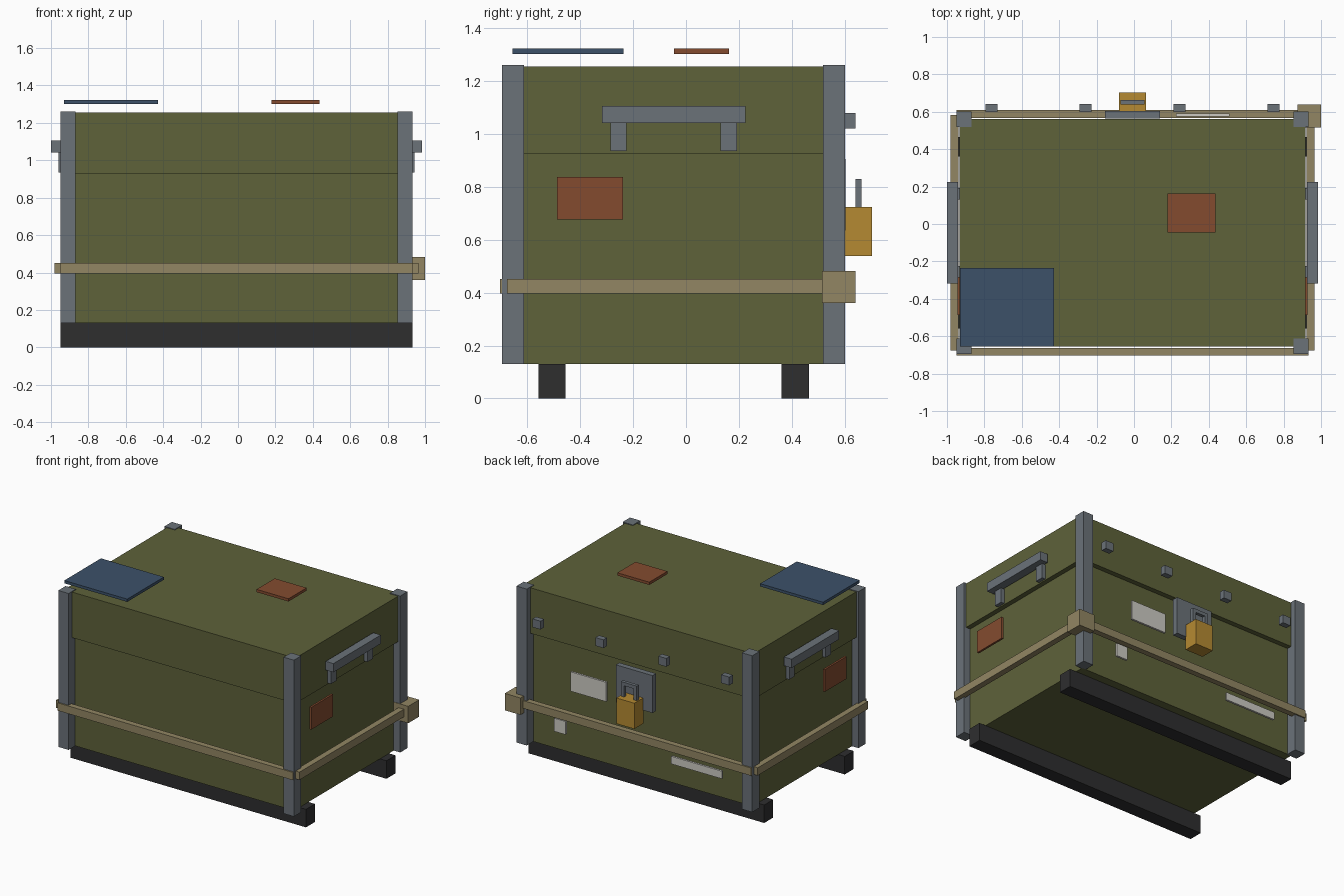
import bpy
import bmesh
from mathutils import Vector

# Remove the default object
default = bpy.data.objects.get("Cube")
if default:
    bpy.data.objects.remove(default, do_unlink=True)


def linear(channel):
    c = channel / 255
    return c / 12.92 if c <= 0.04045 else ((c + 0.055) / 1.055) ** 2.4


def make_material(name, r, g, b):
    mat = bpy.data.materials.new(name)
    mat.use_nodes = True
    colour = (linear(r), linear(g), linear(b), 1)
    mat.diffuse_color = colour
    mat.node_tree.nodes["Principled BSDF"].inputs["Base Color"].default_value = colour
    return mat


olive = make_material("olive paint", 94, 98, 58)
steel = make_material("grey steel", 107, 114, 121)
rubber = make_material("dark rubber", 46, 46, 47)
webbing = make_material("tan webbing", 146, 134, 99)
brass = make_material("brass", 181, 138, 50)
rust = make_material("rust red label", 131, 75, 47)
blue = make_material("blue sheet", 60, 81, 105)
paper = make_material("pale paper", 205, 203, 196)

# Crate centre line: fittings on the back and side shift it off the origin
CX, CY = -0.008, -0.047


def add_boxes(name, mat, boxes):
    """One object from a list of boxes, each given as x, y and z ranges."""
    bm = bmesh.new()
    for ranges in boxes:
        low, high = (Vector(p) for p in zip(*ranges))
        cube = bmesh.ops.create_cube(bm, size=1)
        for v in cube["verts"]:
            v.co = (low + high) / 2 + v.co * (high - low)
    mesh = bpy.data.meshes.new(name)
    bm.to_mesh(mesh)
    bm.free()
    mesh.materials.append(mat)
    obj = bpy.data.objects.new(name, mesh)
    bpy.context.collection.objects.link(obj)
    return obj


def around(centre, half):
    return (centre - half, centre + half)


def side(centre, sign, inner, outer):
    """Range between two distances from a centre, on the given side."""
    return tuple(sorted((centre + sign * inner, centre + sign * outer)))


SIDES = (("left", 1), ("right", -1))
ENDS = (("front", -1), ("back", 1))

# Main case and overhanging lid
add_boxes("case_body", olive, [(around(CX, 0.89), around(CY, 0.572), (0.13, 0.926))])
add_boxes("case_lid", olive, [(around(CX, 0.925), around(CY, 0.608), (0.926, 1.255))])

# Corner posts
for end, sy in ENDS:
    for flank, sx in SIDES:
        add_boxes(f"{end}_{flank}_corner_post", steel,
                  [(side(CX, sx, 0.86, 0.942), side(CY, sy, 0.565, 0.648), (0.13, 1.26))])

# Ground skids
for end, sy in ENDS:
    add_boxes(f"{end}_skid", rubber,
              [(around(CX, 0.942), side(CY, sy, 0.408, 0.511), (0, 0.13))])

# Strap around the case, with its buckle block on one corner
strap_z = (0.396, 0.452)
for end, sy in ENDS:
    add_boxes(f"{end}_strap", webbing,
              [(around(CX, 0.94), side(CY, sy, 0.615, 0.657), strap_z)])
for flank, sx in SIDES:
    add_boxes(f"{flank}_strap", webbing,
              [(side(CX, sx, 0.93, 0.973), around(CY, 0.629), strap_z)])
add_boxes("strap_buckle", webbing, [((0.875, 1), (0.515, 0.64), (0.36, 0.482))])

# Carry handles and red side labels
for flank, sx in SIDES:
    handle = [(side(CX, sx, 0.932, 0.993), around(CY, 0.271), (1.042, 1.105))]
    for sy in (-1, 1):
        handle.append((side(CX, sx, 0.915, 0.952), around(CY + sy * 0.208, 0.031), (0.935, 1.042)))
    add_boxes(f"{flank}_handle", steel, handle)
    add_boxes(f"{flank}_label", rust,
              [(side(CX, sx, 0.92, 0.935), (-0.487, -0.238), (0.677, 0.838))])

# Row of lid clips on the back
for i in range(4):
    add_boxes(f"lid_clip_{i}", steel,
              [(around(CX + (i - 1.5) * 0.503, 0.032), (0.6, 0.641), (1.02, 1.08))])

# Hasp plate and padlock
add_boxes("hasp_plate", steel, [(around(CX, 0.147), (0.563, 0.603), (0.635, 0.905))])
add_boxes("padlock_body", brass, [(around(CX, 0.072), (0.6, 0.704), (0.538, 0.724))])
shackle = [(around(CX, 0.063), (0.64, 0.664), (0.805, 0.83))]
for sx in (-1, 1):
    shackle.append((side(CX, sx, 0.038, 0.063), (0.64, 0.664), (0.72, 0.805)))
add_boxes("padlock_shackle", steel, shackle)

# Paper labels on the back
label_y = (0.575, 0.59)
add_boxes("large_paper_label", paper, [((0.225, 0.51), label_y, (0.61, 0.75))])
add_boxes("small_paper_label", paper, [((0.55, 0.64), label_y, (0.285, 0.38))])
add_boxes("long_paper_label", paper, [((-0.7, -0.295), label_y, (0.3, 0.355))])

# Flat sheets hovering just over the lid
add_boxes("blue_sheet", blue, [((-0.93, -0.427), (-0.655, -0.236), (1.302, 1.322))])
add_boxes("red_sheet", rust, [((0.18, 0.435), (-0.045, 0.162), (1.302, 1.322))])
